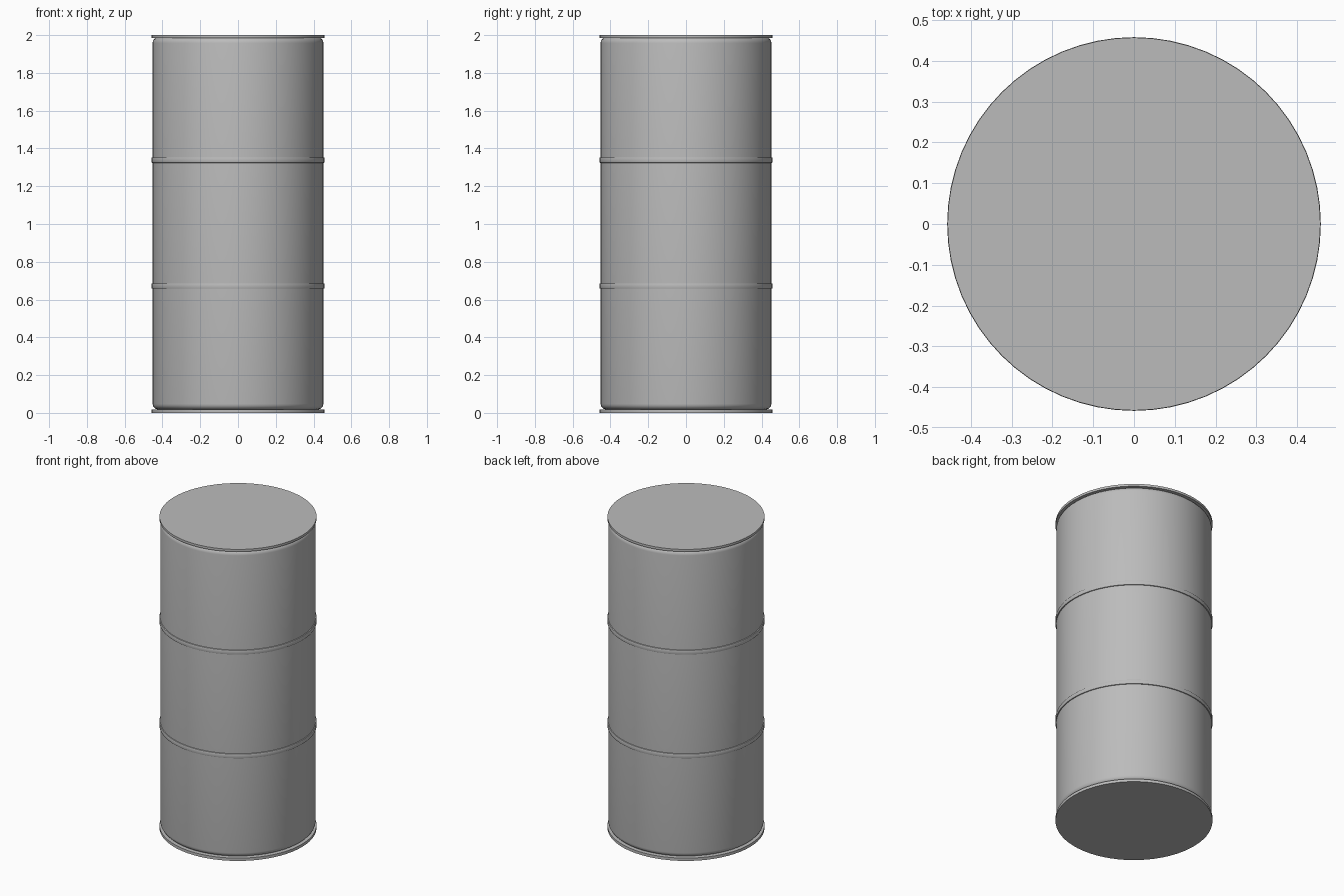
import bpy, bmesh, math

cube = bpy.data.objects.get("Cube")
if cube:
    bpy.data.objects.remove(cube, do_unlink=True)

SEGMENTS = 64

steel = bpy.data.materials.new("grey steel")
steel.use_nodes = True
GREY = (0.5, 0.5, 0.5, 1)
steel.diffuse_color = GREY
steel.node_tree.nodes["Principled BSDF"].inputs["Base Color"].default_value = GREY


def drum_part(name, radius, low, high, bevel=0, steps=3, caps=True):
    """Upright cylinder from low to high with optionally rounded rims."""
    bm = bmesh.new()
    bmesh.ops.create_cone(bm, cap_ends=caps, segments=SEGMENTS, radius1=radius,
                          radius2=radius, depth=high - low)
    bmesh.ops.translate(bm, verts=bm.verts, vec=(0, 0, (low + high) / 2))
    if bevel:
        rims = [e for e in bm.edges if abs(e.verts[0].co.z - e.verts[1].co.z) < 1e-5]
        bmesh.ops.bevel(bm, geom=rims, offset=bevel, segments=steps,
                        profile=0.5, affect='EDGES')
    mesh = bpy.data.meshes.new(name)
    bm.to_mesh(mesh)
    bm.free()
    mesh.materials.append(steel)
    obj = bpy.data.objects.new(name, mesh)
    bpy.context.collection.objects.link(obj)
    bpy.ops.object.select_all(action='DESELECT')
    obj.select_set(True)
    bpy.context.view_layer.objects.active = obj
    bpy.ops.object.shade_smooth_by_angle(angle=math.radians(40))
    return obj


# Rounded barrel
drum_part("drum_body", 0.452, 0.018, 1.988, bevel=0.03, steps=5)

# Flat lids at both ends
drum_part("bottom_lid", 0.457, 0, 0.018)
drum_part("top_lid", 0.457, 1.985, 2)

# Raised hoops around the barrel
for name, height in (("lower_hoop", 0.672), ("upper_hoop", 1.338)):
    drum_part(name, 0.458, height - 0.014, height + 0.014, bevel=0.003, steps=2)
